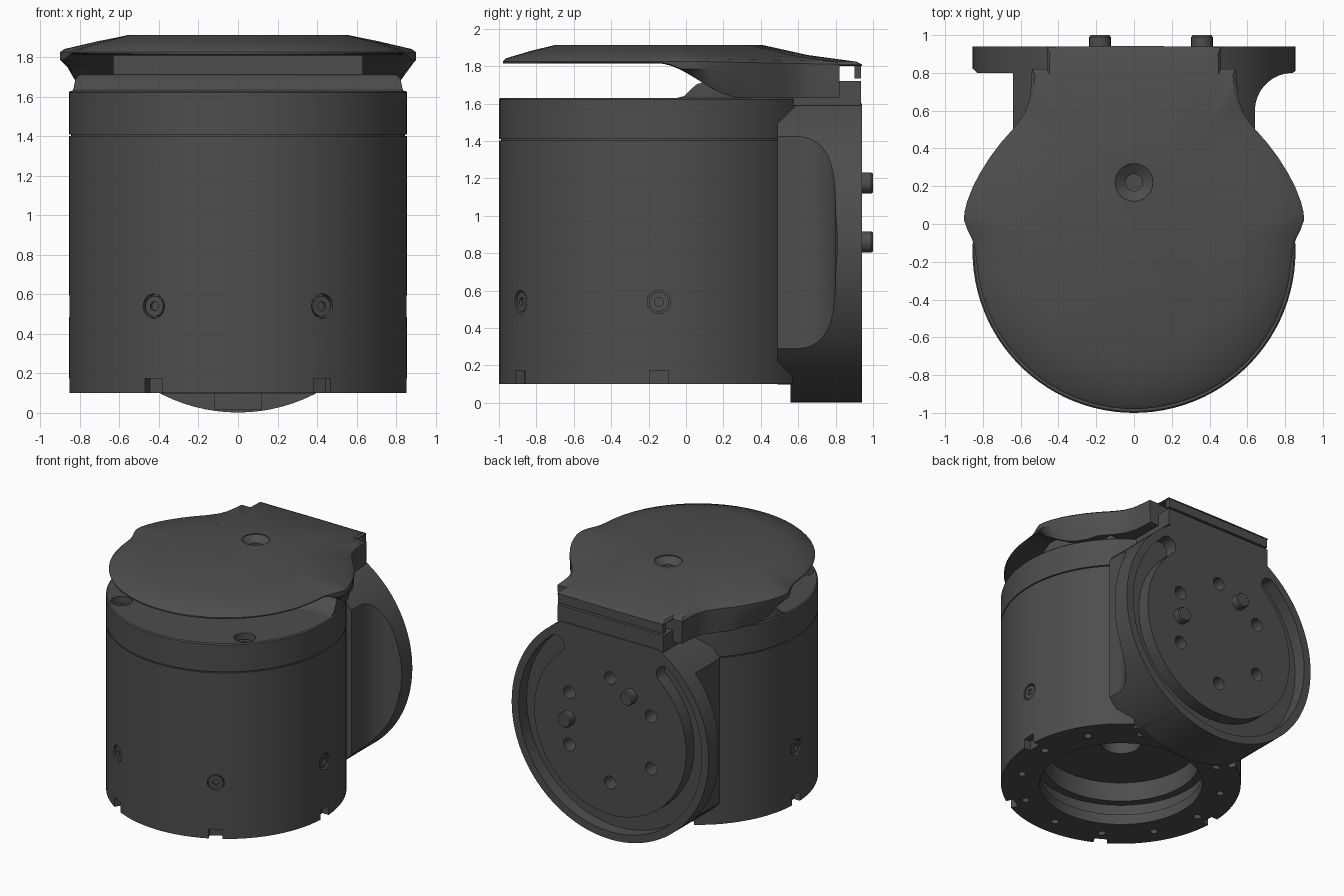
import bpy, bmesh
from math import sin, cos, radians, pi
from mathutils import Matrix, Vector

if "Cube" in bpy.data.objects:
    bpy.data.objects.remove(bpy.data.objects["Cube"], do_unlink=True)

grey = bpy.data.materials.new("dark_grey")
grey.use_nodes = True
GREY = (0.075, 0.075, 0.075, 1)
grey.diffuse_color = GREY
grey.node_tree.nodes["Principled BSDF"].inputs["Base Color"].default_value = GREY

R, CY = 0.855, -0.145            # housing radius and axis
DISC_R, DISC_Z = 0.855, 0.857    # mounting disc radius and height
T = Matrix.Translation
AXIS = T((0, CY, 0))             # frame on the housing axis
BACK = T((0, 0, DISC_Z)) @ Matrix.Rotation(-pi / 2, 4, 'X')   # local z -> +y


def finish(name, bm, matrix=None):
    if matrix:
        bm.transform(matrix)
    bmesh.ops.recalc_face_normals(bm, faces=bm.faces)
    me = bpy.data.meshes.new(name)
    bm.to_mesh(me)
    bm.free()
    ob = bpy.data.objects.new(name, me)
    me.materials.append(grey)
    bpy.context.collection.objects.link(ob)
    return ob


def lathe(name, profile, matrix=None, n=32):
    """Revolve (radius, height) points about z and cap both ends."""
    bm = bmesh.new()
    rings = [[bm.verts.new((r * cos(2 * pi * i / n), r * sin(2 * pi * i / n), z))
              for i in range(n)] for r, z in profile]
    for a, b in zip(rings, rings[1:]):
        for i in range(n):
            j = (i + 1) % n
            bm.faces.new((a[i], a[j], b[j], b[i]))
    bm.faces.new(rings[0])
    bm.faces.new(rings[-1])
    return finish(name, bm, matrix)


def cyl(name, r, lo, hi, matrix=None, n=32):
    return lathe(name, [(r, lo), (r, hi)], matrix, n)


def prism(name, pts, axis, lo, hi):
    """Extrude a flat outline along one axis."""
    place = {'x': lambda p, d: (d, p[0], p[1]), 'y': lambda p, d: (p[0], d, p[1]),
             'z': lambda p, d: (p[0], p[1], d)}[axis]
    bm = bmesh.new()
    a = [bm.verts.new(place(p, lo)) for p in pts]
    b = [bm.verts.new(place(p, hi)) for p in pts]
    bm.faces.new(a)
    bm.faces.new(b)
    for i in range(len(pts)):
        j = (i + 1) % len(pts)
        bm.faces.new((a[i], a[j], b[j], b[i]))
    return finish(name, bm)


def box(name, lo, hi, frames=(Matrix(),)):
    """One block, repeated in each of the given frames."""
    bm = bmesh.new()
    lo, hi = Vector(lo), Vector(hi)
    shape = T((lo + hi) / 2) @ Matrix.Diagonal((*(hi - lo), 1))
    for frame in frames:
        bmesh.ops.create_cube(bm, size=1, matrix=frame @ shape)
    return finish(name, bm)


def combine(ob, tool, op='DIFFERENCE'):
    """Apply a boolean and remove the helper."""
    mod = ob.modifiers.new("cut", 'BOOLEAN')
    mod.operation, mod.object, mod.solver = op, tool, 'EXACT'
    dg = bpy.context.evaluated_depsgraph_get()
    me = bpy.data.meshes.new_from_object(ob.evaluated_get(dg))
    ob.modifiers.clear()
    ob.data = me
    bpy.data.objects.remove(tool, do_unlink=True)


def screw(name, r, top, matrix):
    """Socket-head screw sunk in its hole."""
    return lathe(name, [(r, top - 0.05), (r, top), (r * 0.45, top), (r * 0.45, top - 0.015)], matrix, 24)


# Housing with fine seam, bottom notches and stepped bore
housing = lathe("housing", [(R, 0.1), (R, 1.402), (0.844, 1.402), (0.844, 1.41), (R, 1.41),
                            (R, 1.622), (R - 0.008, 1.63)], AXIS, 100)
spins = [AXIS @ Matrix.Rotation(k * pi / 3, 4, 'Z') for k in range(6)]
combine(housing, box("notches", (R - 0.055, -0.051, 0.04), (R + 0.1, 0.049, 0.174), spins))
combine(housing, lathe("bore", [(0.58, 0), (0.58, 0.18), (0.62, 0.18), (0.62, 0.28), (0.56, 0.28),
                                (0.56, 0.43), (0.14, 0.43), (0.14, 0.6)], AXIS, 64))

# Side screws around the housing, none behind the disc
for spin in spins[:1] + spins[3:]:
    radial = spin @ T((R, 0, 0.54)) @ Matrix.Rotation(pi / 2, 4, 'Y')
    combine(housing, cyl("recess", 0.062, -0.04, 0.1, radial))
    screw("side_screw", 0.052, -0.008, radial)

# Small holes in the bottom ring
for k in range(12):
    a = radians(30 * k + 1)
    combine(housing, cyl("pilot", 0.028, 0, 0.16, AXIS @ T((0.72 * cos(a), 0.72 * sin(a), 0)), 12))

# Counterbored screws in the top rim
for deg in (-45, -135):
    a = radians(deg)
    spot = AXIS @ T((0.757 * cos(a), 0.757 * sin(a), 1.63))
    combine(housing, cyl("counterbore", 0.078, -0.08, 0.1, spot))
    screw("rim_screw", 0.055, -0.04, spot)

# Raised rear collar with a ramped front
collar = prism("collar", [(-0.05, 1.6), (-0.05, 1.63), (-0.01, 1.64), (0.03, 1.68), (0.06, 1.705),
                          (0.1, 1.715), (0.8, 1.715), (0.8, 1.6)], 'x', -1, 1)
combine(collar, lathe("collar_round", [(R - 0.008, 1.5), (R - 0.012, 1.69), (R - 0.03, 1.72)],
                      AXIS, 96), 'INTERSECT')

# Mounting disc: square shoulder on one side, filleted on the other
fillet = [(0.84 - 0.2 * sin(radians(a)), 0.6 + 0.2 * cos(radians(a))) for a in range(0, 91, 10)]
plan = [(-0.9, 0.94), (-0.9, 0.84), (-0.85, 0.82), (-0.83, 0.8), (-0.64, 0.8), (-0.64, 0.49), (0.64, 0.49)]
disc = prism("mounting_disc", plan + fillet[::-1] + [(0.9, 0.84), (0.9, 0.94)], 'z', -0.1, 1.6)
combine(disc, cyl("disc_round", DISC_R, 0.3, 1.1, BACK, 96), 'INTERSECT')
combine(disc, box("toe_trim", (-1, 0.3, -0.2), (1, 0.56, 0.099)))
combine(disc, box("toe_notch", (-0.12, 0.5, 0.02), (0.12, 0.62, 0.098)))

# C-shaped groove with rounded ends
IN, OUT, DEPTH = 0.66, 0.795, 0.84
sweep = [radians(a) for a in range(-230, 51, 5)]
arc = lambda r, angles: [(r * cos(a), DISC_Z + r * sin(a)) for a in angles]
combine(disc, prism("groove", arc(OUT, sweep) + arc(IN, sweep[::-1]), 'y', DEPTH, 1.1))
for x, z in arc((IN + OUT) / 2, (sweep[0], sweep[-1])):
    combine(disc, cyl("groove_end", (OUT - IN) / 2, DEPTH, 1.1,
                      T((x, 0, z - DISC_Z)) @ BACK, 24))

# Bolt circle and two protruding pins
for k in range(6):
    x, z = arc(0.41, [radians(30 + 60 * k)])[0]
    combine(disc, cyl("bolt_hole", 0.05, 0.8, 1.1, T((x, 0, z - DISC_Z)) @ BACK, 20))
for x, z in ((0.36, 0.86), (-0.18, 1.175)):
    lathe("locating_pin", [(0.057, 0.9), (0.057, 0.99), (0.05, 1.0)], T((x, 0, z - DISC_Z)) @ BACK, 24)

# Hinge bar over the disc and the cover's turned-down rear lip
box("hinge_bar", (-0.46, 0.5, 1.59), (0.46, 0.935, 1.72))
box("rear_lip", (-0.455, 0.9, 1.735), (0.455, 0.936, 1.81))

# Cover: half outline from front to back, mirrored
half = [(0.835 * cos(radians(a)), CY + 0.835 * sin(radians(a))) for a in range(-87, -5, 6)]
half += [(0.842, -0.13), (0.858, -0.08), (0.882, -0.03), (0.9, 0.02), (0.898, 0.06), (0.883, 0.12),
         (0.852, 0.2), (0.815, 0.27), (0.765, 0.35), (0.705, 0.43), (0.63, 0.515), (0.58, 0.585),
         (0.553, 0.66), (0.545, 0.74), (0.54, 0.82),
         (0.46, 0.821), (0.46, 0.938), (0.24, 0.94), (0.08, 0.942)]
N = len(half)


def low(x, y):
    """Height of the cover's underside."""
    if y > 0.82:
        return 1.8
    t = min(max((y + 0.15) / 0.44, 0), 1)
    return 1.815 - 0.185 * t * t * (3 - 2 * t)


def inward(x, y, t, z):
    d = Vector((x, y - CY))
    p = d.lerp(d.normalized() * 0.56, t)
    return (p.x, p.y + CY, z)


def rim(y):
    return 1.842 - 0.018 * min(max(y, 0) / 0.9, 1)


def slope(y):
    """Mid height of the top slope, dished toward the rear."""
    return rim(y) + (1.912 - rim(y)) * (0.57 - 0.17 * min(max(y, 0) / 0.7, 1))


def lip(x, y):
    return max(low(x, y) + 0.005, 1.785)


def skirt(x, y):
    k = 0.94 if -0.1 < y < 0.4 else 0.99
    return (x * k, y, low(x, y))


layers = [lambda x, y: inward(x, y, 1, 1.912),
          lambda x, y: inward(x, y, 0.55, slope(y)),
          lambda x, y: inward(x, y, 0.06, rim(y)),
          lambda x, y: (x, y, rim(y) - 0.016),
          lambda x, y: (x, y, lip(x, y)),
          skirt]
bm = bmesh.new()
loops = []
for f in layers:
    pts = [f(x, y) for x, y in half]
    pts += [(-x, y, z) for x, y, z in reversed(pts)]
    loops.append([bm.verts.new(p) for p in pts])
for a, b in zip(loops, loops[1:]):
    for i in range(2 * N):
        j = (i + 1) % (2 * N)
        bm.faces.new((a[i], a[j], b[j], b[i]))
bm.faces.new(loops[0])
under = loops[-1]
for i in range(N - 1):           # underside strips from side to side
    bm.faces.new((under[i], under[i + 1], under[2 * N - 2 - i], under[2 * N - 1 - i]))
cover = finish("cover", bm)
combine(cover, box("cover_pocket", (-0.63, -0.3, 1.5), (0.63, 0.49, 1.81)))
combine(cover, lathe("countersink", [(0.045, 1.7), (0.045, 1.865), (0.1, 1.905), (0.1, 1.95)],
                     T((0, 0.22, 0))))

# Smooth round surfaces, keep hard edges
for ob in bpy.context.collection.objects:
    ob.select_set(ob.type == 'MESH')
bpy.context.view_layer.objects.active = cover
bpy.ops.object.shade_smooth_by_angle(angle=radians(30))
